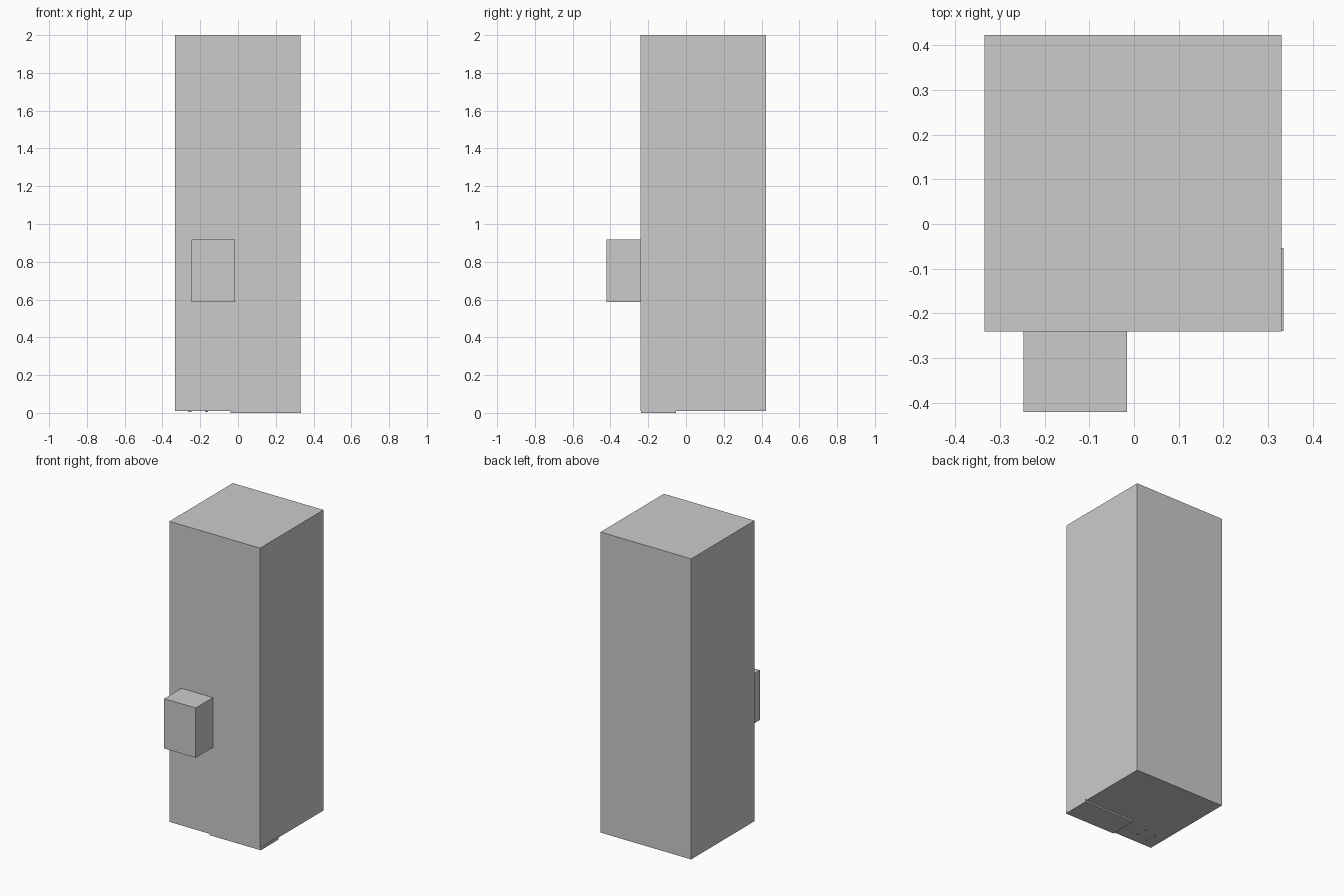
import bpy

if "Cube" in bpy.data.objects:
    bpy.data.objects.remove(bpy.data.objects["Cube"])


def box(name, x, y, z):
    """Axis-aligned box from (min, max) ranges."""
    bpy.ops.mesh.primitive_cube_add(
        size=1, location=[(r[0] + r[1]) / 2 for r in (x, y, z)])
    ob = bpy.context.object
    ob.name = name
    ob.scale = [r[1] - r[0] for r in (x, y, z)]
    bpy.ops.object.transform_apply(location=False, rotation=False, scale=True)
    return ob


# Tall cabinet and the small box mounted on its front
box("cabinet_body", (-0.334, 0.33), (-0.24, 0.423), (0.01, 2.0))
box("front_box", (-0.247, -0.016), (-0.42, -0.24), (0.588, 0.918))

# Thin base plate poking out slightly below and to the right
box("base_plate", (-0.04, 0.334), (-0.239, -0.054), (0.0, 0.018))

# Tiny feet just breaking through the underside
for i, (x, y) in enumerate([(-0.26, -0.117), (-0.17, -0.095),
                            (-0.165, -0.163), (-0.25, -0.18)]):
    box(f"foot_{i + 1}", (x - 0.005, x + 0.005), (y - 0.005, y + 0.005),
        (0.005, 0.015))
